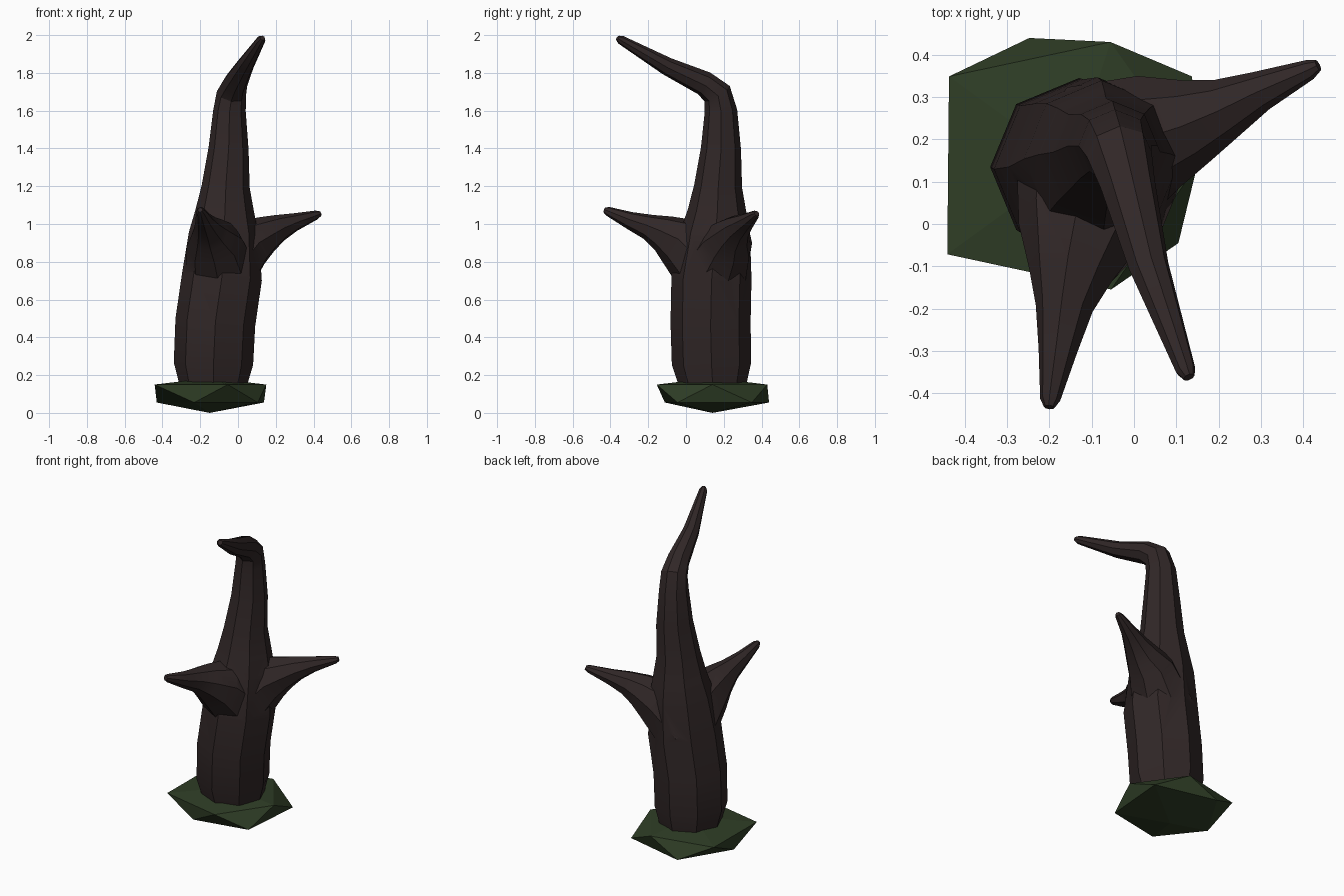
import bpy, bmesh, math
from mathutils import Vector

cube = bpy.data.objects.get("Cube")
if cube:
    bpy.data.objects.remove(cube, do_unlink=True)


def make_material(name, rgb):
    mat = bpy.data.materials.new(name)
    mat.use_nodes = True
    mat.diffuse_color = (*rgb, 1)
    mat.node_tree.nodes["Principled BSDF"].inputs["Base Color"].default_value = (*rgb, 1)
    return mat


bark = make_material("dark bark", (0.030, 0.020, 0.020))
moss = make_material("moss green", (0.028, 0.047, 0.019))


def finish(bm, name, mat):
    bmesh.ops.recalc_face_normals(bm, faces=bm.faces)
    mesh = bpy.data.meshes.new(name)
    bm.to_mesh(mesh)
    bm.free()
    mesh.materials.append(mat)
    obj = bpy.data.objects.new(name, mesh)
    bpy.context.collection.objects.link(obj)
    return obj


def limb(name, path, side, sides=8):
    """Tapered tube through (x, y, z, radius) stations, with an untwisted frame."""
    bm = bmesh.new()
    pts = [Vector(p[:3]) for p in path]
    u = Vector(side)
    rings = []
    for i, p in enumerate(pts):
        t = (pts[min(i + 1, len(pts) - 1)] - pts[max(i - 1, 0)]).normalized()
        u = (u - t * u.dot(t)).normalized()
        v = t.cross(u)
        angles = [math.tau * k / sides for k in range(sides)]
        rings.append([bm.verts.new(p + path[i][3] * (u * math.cos(a) + v * math.sin(a)))
                      for a in angles])
    for a, b in zip(rings, rings[1:]):
        for k in range(sides):
            n = (k + 1) % sides
            bm.faces.new((a[k], a[n], b[n], b[k]))
    bm.faces.new(rings[0])
    bm.faces.new(rings[-1])
    return finish(bm, name, bark)


# Trunk, bending forward into a long spike
trunk = limb("trunk", [
    (-.13, .14, .10, .175), (-.13, .14, .17, .185), (-.13, .135, .26, .21),
    (-.12, .13, .48, .212), (-.085, .135, .72, .212), (-.075, .155, .95, .185),
    (-.07, .165, 1.07, .155), (-.065, .17, 1.2, .127), (-.05, .185, 1.4, .106),
    (-.045, .185, 1.6, .086), (-.035, .165, 1.69, .078), (-.015, .095, 1.745, .066),
    (.035, -.1, 1.835, .048), (.122, -.345, 1.975, .024), (.13, -.362, 1.985, .014),
], (1, 0, 0))

# Two thorn-like branches
front_branch = limb("front_branch", [
    (-.09, .13, .75, .19), (-.125, -.02, .9, .15), (-.15, -.12, .95, .1),
    (-.165, -.2, .985, .068), (-.18, -.3, 1.02, .046),
    (-.198, -.415, 1.068, .024), (-.2, -.433, 1.075, .013),
], (1, 0, 0))
left_branch = limb("left_branch", [
    (-.08, .15, .75, .19), (.06, .22, .9, .14), (.15, .245, .945, .1),
    (.22, .275, .98, .072), (.3, .315, 1.01, .048),
    (.415, .365, 1.048, .024), (.435, .375, 1.055, .014),
], (-.4, 1, 0))

# Fuse the branches into the trunk
bpy.context.view_layer.objects.active = trunk
for branch in (front_branch, left_branch):
    mod = trunk.modifiers.new("fuse", 'BOOLEAN')
    mod.operation = 'UNION'
    mod.solver = 'EXACT'
    mod.object = branch
    bpy.ops.object.modifier_apply(modifier=mod.name)
    bpy.data.objects.remove(branch, do_unlink=True)

bpy.ops.object.select_all(action='DESELECT')
trunk.select_set(True)
bpy.ops.object.shade_smooth_by_angle(angle=math.radians(28))

# Mossy mound: an uneven, flattened twenty-sided lump
bm = bmesh.new()
centre = Vector((-.15, .14, 0))


def mound_ring(radii, start, z):
    ring = []
    for k, r in enumerate(radii):
        a = math.radians(start + 72 * k)
        ring.append(bm.verts.new(centre + Vector((r * math.cos(a), r * math.sin(a), z))))
    return ring


upper = mound_ring((.30, .305, .355, .36, .31), 0, .15)
lower = mound_ring((.355, .315, .28, .265, .315), 36, .055)
top = bm.verts.new(centre + Vector((0, 0, .185)))
bottom = bm.verts.new(centre)
for k in range(5):
    n = (k + 1) % 5
    bm.faces.new((top, upper[k], upper[n]))
    bm.faces.new((upper[k], lower[k], upper[n]))
    bm.faces.new((lower[k], lower[n], upper[n]))
    bm.faces.new((bottom, lower[n], lower[k]))
finish(bm, "moss_mound", moss)
